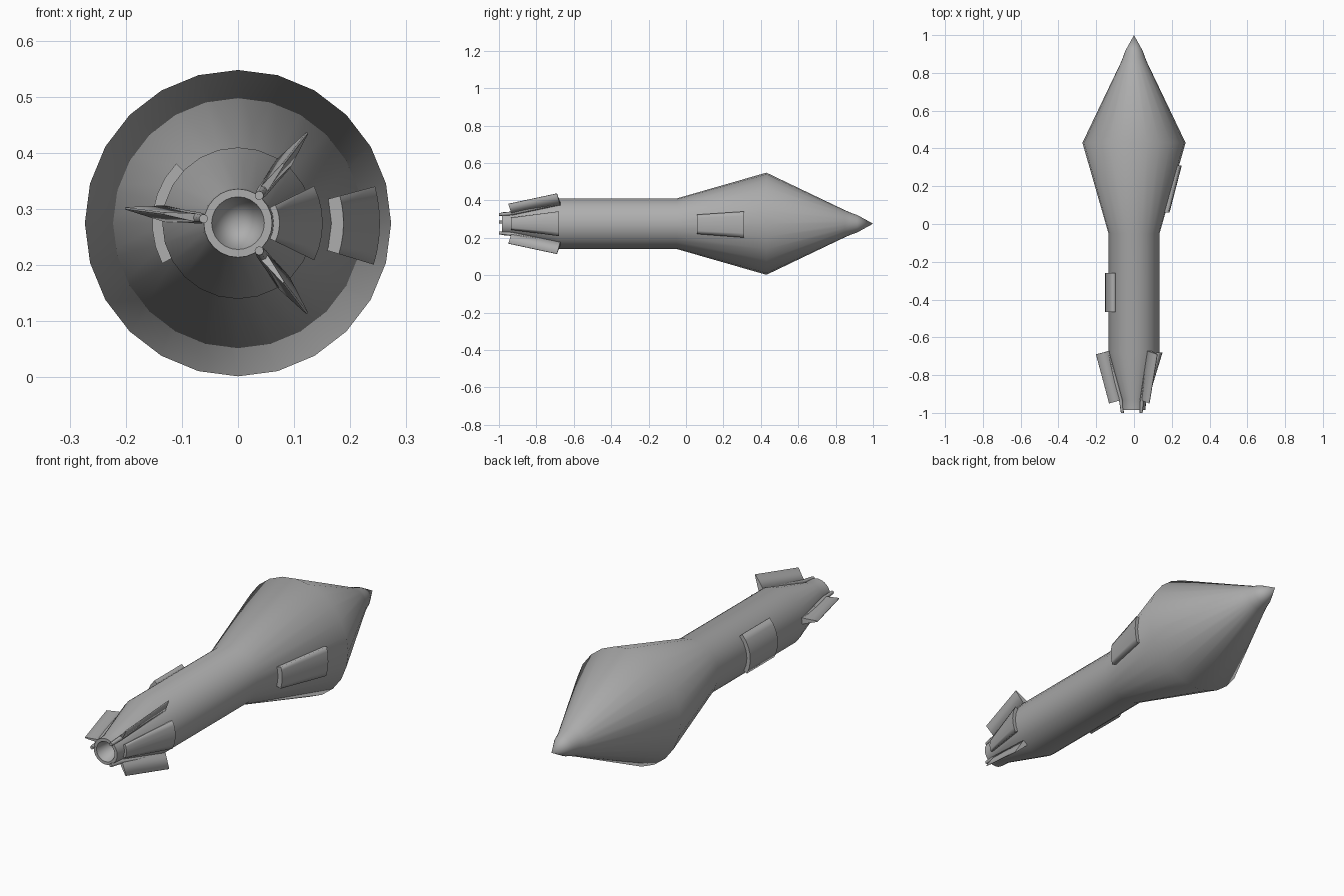
import bpy, bmesh
from math import sin, cos, pi, radians
from mathutils import Vector

if "Cube" in bpy.data.objects:
    bpy.data.objects.remove(bpy.data.objects["Cube"])

ZC = 0.275      # height of the long axis
SIDES = 24
GREY = bpy.data.materials.new("dark_grey")
GREY.diffuse_color = (0.42, 0.42, 0.42, 1)
GREY.use_nodes = True
GREY.node_tree.nodes["Principled BSDF"].inputs["Base Color"].default_value = GREY.diffuse_color


def finish(name, bm, angle):
    bmesh.ops.remove_doubles(bm, verts=bm.verts, dist=1e-5)
    bmesh.ops.recalc_face_normals(bm, faces=bm.faces)
    me = bpy.data.meshes.new(name)
    bm.to_mesh(me)
    bm.free()
    me.materials.append(GREY)
    ob = bpy.data.objects.new(name, me)
    bpy.context.collection.objects.link(ob)
    bpy.ops.object.select_all(action='DESELECT')
    ob.select_set(True)
    bpy.context.view_layer.objects.active = ob
    bpy.ops.object.shade_smooth_by_angle(angle=radians(angle), keep_sharp_edges=True)
    return ob


def polar(r, a, y, side=0.0):
    """Point at radius r and angle a around the axis, shifted sideways."""
    return Vector((r * cos(a) - side * sin(a), y, ZC + r * sin(a) + side * cos(a)))


def loft(name, rings, angle=180):
    """Skin a list of equal-length closed rings; the end caps stay crisp."""
    bm = bmesh.new()
    rows = [[bm.verts.new(p) for p in ring] for ring in rings]
    n = len(rows[0])
    for a, b in zip(rows, rows[1:]):
        for i in range(n):
            bm.faces.new((a[i], a[(i + 1) % n], b[(i + 1) % n], b[i]))
    for row in (rows[0], rows[-1]):
        for e in bm.faces.new(row).edges:
            e.smooth = False
    return finish(name, bm, angle)


def revolve(name, profile, angle):
    bm = bmesh.new()
    vs = [bm.verts.new((r, y, 0)) for y, r in profile]
    es = [bm.edges.new(p) for p in zip(vs, vs[1:])]
    bmesh.ops.spin(bm, geom=vs + es, cent=(0, 0, 0), axis=(0, 1, 0),
                   angle=2 * pi, steps=SIDES)
    bmesh.ops.translate(bm, verts=bm.verts, vec=(0, 0, ZC))
    return finish(name, bm, angle)


def curved_pad(name, stations, a0, a1, steps=6):
    """Raised plate following the body; stations are (y, inner r, outer r)."""
    angs = [radians(a0 + (a1 - a0) * i / steps) for i in range(steps + 1)]
    rings = [[polar(ro, a, y) for a in angs] + [polar(ri, a, y) for a in reversed(angs)]
             for y, ri, ro in stations]
    return loft(name, rings)


# Warhead, tube, tapered tail and nozzle with conical recess
revolve("rocket_body", [(1.0, 0), (0.915, 0.047), (0.88, 0.059), (0.85, 0.072),
                        (0.43, 0.273), (-0.05, 0.135), (-0.68, 0.135),
                        (-0.93, 0.064), (-0.985, 0.061), (-0.985, 0.047),
                        (-0.84, 0)], 60)

# Three fins, each with a rounded root rod
for i, deg in enumerate((52.5, 172.5, -52.5)):
    a = radians(deg)
    fin = []
    for y_root, r_root, y_tip, r_tip, w in ((-0.67, 0.125, -0.69, 0.203, 0.016),
                                            (-0.93, 0.06, -0.95, 0.133, 0.009)):
        fin.append([polar(r_root, a, y_root, -w), polar(r_root, a, y_root, w),
                    polar(r_tip, a, y_tip, 0.002), polar(r_tip, a, y_tip, -0.002)])
    loft(f"fin_{i}", fin)
    rod = [[polar(r + s * cos(k * pi / 4), a, y, s * sin(k * pi / 4)) for k in range(8)]
           for y, r, s in ((-0.69, 0.137, 0.013), (-0.94, 0.069, 0.010), (-1.0, 0.062, 0.008))]
    loft(f"fin_rod_{i}", rod)

# Flared plate on the tail between the right-hand fins
curved_pad("tail_plate", [(-0.935, 0.05, 0.074), (-0.68, 0.125, 0.151)], -26, 26)

# Curved plate on the left of the tube
curved_pad("tube_plate", [(-0.465, 0.125, 0.153), (-0.26, 0.125, 0.153)], 136, 208)

# Widening grip pad on the right of the warhead
curved_pad("warhead_pad", [(0.06, 0.155, 0.188), (0.31, 0.225, 0.253)], -17, 15)
